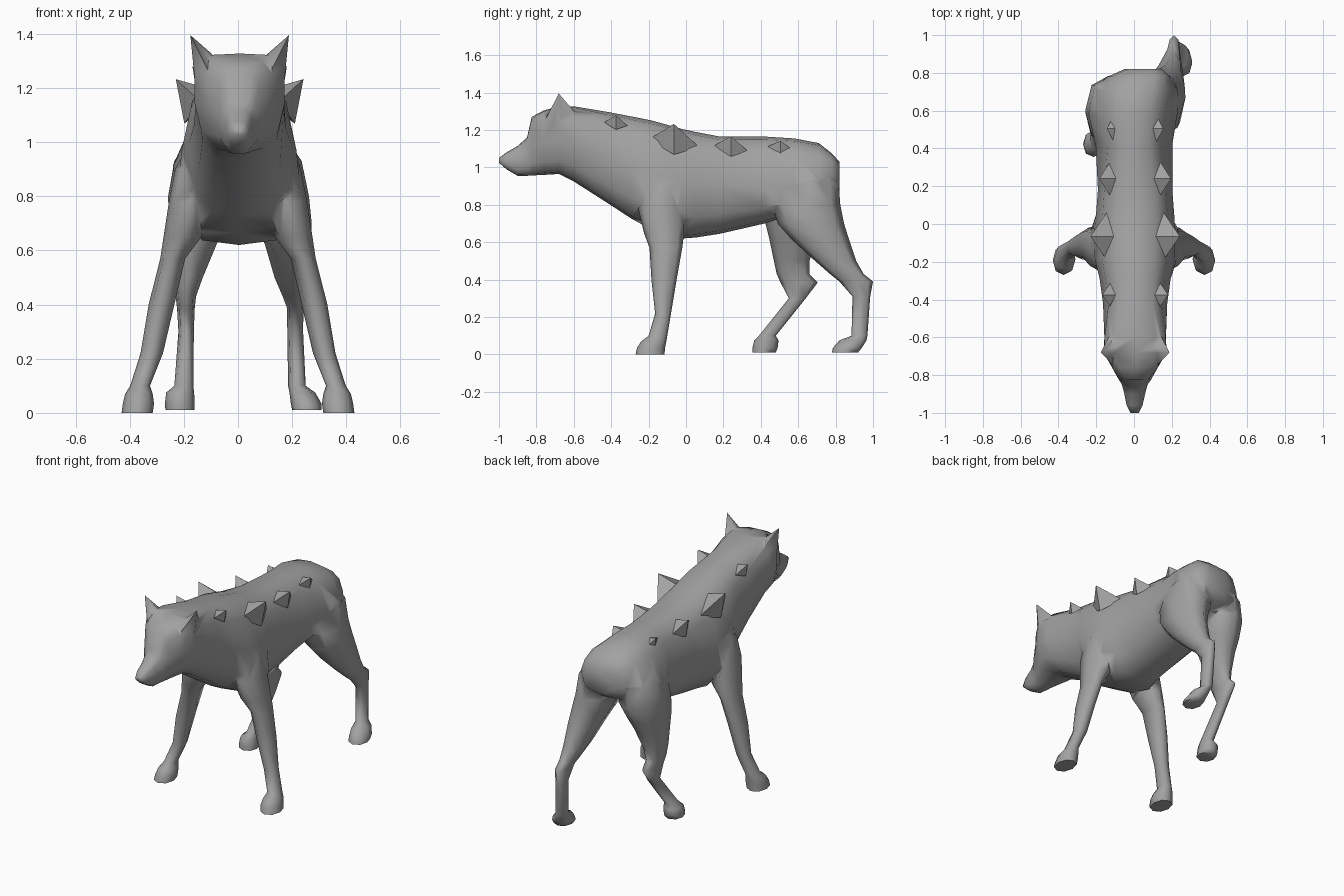
import bpy, bmesh, math
from mathutils import Vector

fur = bpy.data.materials.new("grey_fur")
fur.diffuse_color = (0.36, 0.36, 0.36, 1)


def make(name, bm):
    bmesh.ops.recalc_face_normals(bm, faces=bm.faces[:])
    me = bpy.data.meshes.new(name)
    bm.to_mesh(me)
    bm.free()
    me.materials.append(fur)
    ob = bpy.data.objects.new(name, me)
    bpy.context.collection.objects.link(ob)
    return ob


def loft(name, rings):
    """Skin a closed tube through rings of equal point count."""
    bm = bmesh.new()
    rows = [[bm.verts.new(p) for p in r] for r in rings]
    n = len(rows[0])
    for a, b in zip(rows, rows[1:]):
        for i in range(n):
            j = (i + 1) % n
            bm.faces.new((a[i], a[j], b[j], b[i]))
    bm.faces.new(rows[0])
    bm.faces.new(rows[-1])
    return make(name, bm)


# half cross-sections: width fraction, height fraction
TRUNK = [(0, 1), (.53, .97), (.83, .83), (1, .5), (.88, .2), (.55, .03), (0, 0)]
SKULL = [(0, 1), (.66, .985), (.96, .85), (.97, .5), (.82, .2), (.5, .03), (0, 0)]
CHEST = [(0, 1), (.48, .97), (.76, .83), (.93, .52), (1, .24), (.6, .03), (0, 0)]
HIP = [(0, 1), (.4, .965), (.68, .82), (1, .4), (.9, .18), (.55, .03), (0, 0)]


def body_ring(half, y, top, bottom, w, cx):
    pts = half + [(-u, v) for u, v in half[-2:0:-1]]
    return [(cx + u * w, y, bottom + v * (top - bottom)) for u, v in pts]


def leg_ring(z, x0, x1, y0, y1):
    cx, cy, rx, ry = (x0 + x1) / 2, (y0 + y1) / 2, (x1 - x0) / 2, (y1 - y0) / 2
    ring = []
    for i in range(8):
        a = math.tau * i / 8
        k = 1.03 if i % 2 else 1
        ring.append((cx + rx * k * math.cos(a), cy + ry * k * math.sin(a), z))
    return ring


# head, neck and trunk: section, y, top, bottom, half width, x centre
body = loft("body", [body_ring(*s) for s in [
    (TRUNK, -1.0, 1.05, 1.025, .022, .003),
    (TRUNK, -.96, 1.08, .99, .042, .003),
    (TRUNK, -.90, 1.115, .955, .055, .004),
    (TRUNK, -.85, 1.16, .955, .068, .004),
    (TRUNK, -.825, 1.27, .957, .085, .005),
    (SKULL, -.76, 1.305, .96, .125, .005),
    (SKULL, -.68, 1.327, .965, .172, .006),
    (SKULL, -.60, 1.327, .925, .168, .006),
    (TRUNK, -.42, 1.297, .81, .17, .006),
    (TRUNK, -.29, 1.272, .725, .188, .006),
    (CHEST, -.18, 1.25, .665, .228, .004),
    (CHEST, -.02, 1.205, .62, .228, .004),
    (TRUNK, .05, 1.19, .625, .207, .006),
    (TRUNK, .18, 1.165, .645, .197, .006),
    (HIP, .42, 1.165, .70, .203, .0),
    (HIP, .58, 1.155, .75, .235, -.006),
    (HIP, .71, 1.13, .80, .22, .01),
    (TRUNK, .78, 1.075, .835, .165, .025),
    (TRUNK, .82, 1.03, .87, .10, .05)]])

# legs: z, x range, y range
front = [
    (1.0, .1, .18, -.18, -.07), (.9, .07, .232, -.24, -.02),
    (.78, .09, .255, -.255, -.01), (.65, .135, .275, -.225, -.01),
    (.57, .195, .287, -.195, -.02), (.4, .235, .33, -.185, -.05),
    (.22, .277, .36, -.165, -.08), (.1, .325, .398, -.2, -.1),
    (.07, .315, .417, -.24, -.105), (.035, .31, .425, -.262, -.112),
    (0, .315, .43, -.27, -.115)]
hind_right = [
    (1.03, .07, .17, .58, .76), (.93, .04, .235, .5, .815),
    (.8, .02, .262, .46, .825), (.7, .065, .272, .49, .845), (.62, .1, .27, .56, .87),
    (.5, .135, .26, .69, .91), (.43, .165, .25, .77, .95),
    (.39, .18, .243, .82, 1.0), (.31, .182, .24, .89, .985),
    (.1, .185, .25, .885, .97), (.075, .19, .285, .82, .965),
    (.035, .195, .308, .785, .94), (.01, .2, .308, .78, .92)]
hind_left = [
    (1.03, -.17, -.07, .52, .70), (.93, -.235, -.03, .45, .78),
    (.8, -.258, -.01, .42, .785), (.7, -.256, -.05, .425, .745), (.62, -.25, -.08, .445, .7),
    (.5, -.24, -.13, .47, .66), (.43, -.23, -.155, .485, .66),
    (.385, -.225, -.16, .505, .705), (.30, -.22, -.163, .55, .64),
    (.1, -.235, -.165, .39, .48), (.075, -.265, -.162, .365, .495),
    (.035, -.27, -.16, .355, .49), (.01, -.268, -.16, .355, .48)]


def mirrored(rows):
    return [(z, -x1, -x0, y0, y1) for z, x0, x1, y0, y1 in rows]


def merge(part):
    """Join a part into the body as one skin."""
    mod = body.modifiers.new("join", 'BOOLEAN')
    mod.operation = 'UNION'
    mod.solver = 'EXACT'
    mod.object = part
    bpy.context.view_layer.objects.active = body
    bpy.ops.object.modifier_apply(modifier=mod.name)
    bpy.data.objects.remove(part)


for name, rows in [("front_leg_right", front), ("front_leg_left", mirrored(front)),
                   ("hind_leg_right", hind_right), ("hind_leg_left", hind_left)]:
    merge(loft(name, [leg_ring(*r) for r in rows]))


def pyramid(name, base, tip):
    bm = bmesh.new()
    b = [bm.verts.new(p) for p in base]
    t = bm.verts.new(tip)
    bm.faces.new(b)
    for i in range(len(b)):
        bm.faces.new((b[i], b[(i + 1) % len(b)], t))
    return make(name, bm)


for s, side in ((1, "right"), (-1, "left")):
    def place(x, y, z):
        return (.006 + s * x, y, z)

    # ears
    merge(pyramid("ear_" + side, [place(.085, -.66, 1.31), place(.12, -.745, 1.27),
                                  place(.155, -.68, 1.12), place(.135, -.59, 1.29)],
                  place(.182, -.68, 1.395)))

    # back spikes: y, base x, base z, half length, half width, height
    for i, (y, x, z, hl, hw, h) in enumerate([
            (-.375, .138, 1.238, .062, .042, .055), (-.065, .15, 1.135, .135, .085, .13),
            (.24, .137, 1.107, .092, .06, .08), (.505, .12, 1.108, .068, .04, .045)]):
        c = Vector((x, y, z))
        out, down = Vector((.66, 0, .75)), Vector((.7, 0, -.71))
        c2 = c - out * .008
        along = Vector((0, hl, -.15 * hl))
        base = [c2 + along, c2 + down * hw, c2 - along, c2 - down * hw]
        pyramid(f"spike_{side}_{i + 1}", [place(*p) for p in base], place(*(c + out * h)))

# smooth skin, crisp spikes
bpy.ops.object.select_all(action='DESELECT')
body.select_set(True)
bpy.context.view_layer.objects.active = body
bpy.ops.object.shade_smooth_by_angle(angle=math.radians(80))
